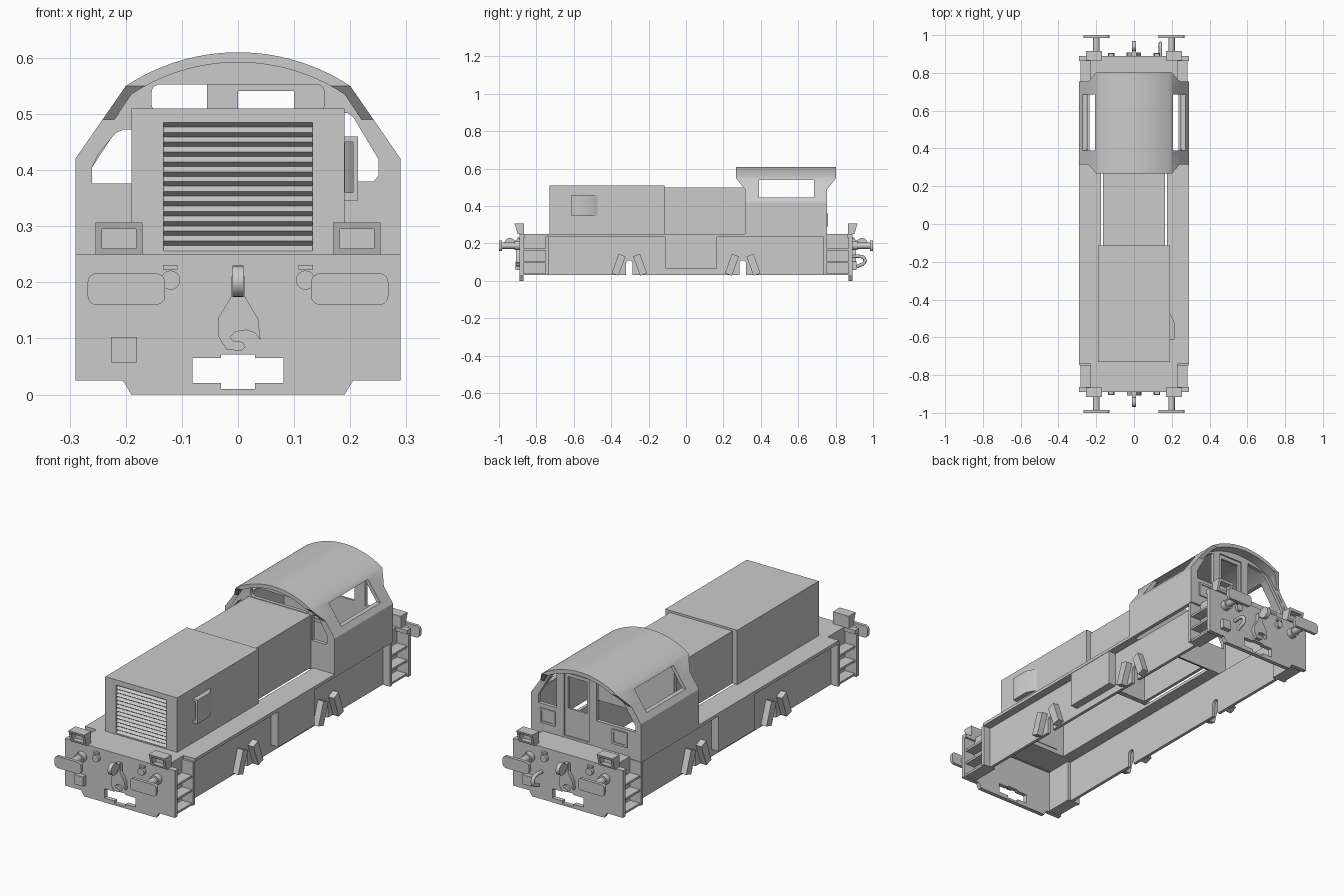
import bpy, bmesh
from math import sin, cos, pi, asin
from mathutils import Vector

cube = bpy.data.objects.get("Cube")
if cube:
    bpy.data.objects.remove(cube, do_unlink=True)

GREY = (0.6, 0.6, 0.6, 1)
grey = bpy.data.materials.new("plain_grey")
grey.use_nodes = True
grey.diffuse_color = GREY
grey.node_tree.nodes["Principled BSDF"].inputs["Base Color"].default_value = GREY


def prism(name, pts, axis, a, b):
    """Extrude a 2D profile along an axis: x takes (y,z), y takes (x,z), z takes (x,y)."""
    place = {"x": lambda p, t: (t, p[0], p[1]),
             "y": lambda p, t: (p[0], t, p[1]),
             "z": lambda p, t: (p[0], p[1], t)}[axis]
    bm = bmesh.new()
    face = bm.faces.new([bm.verts.new(place(p, a)) for p in pts])
    grown = bmesh.ops.extrude_face_region(bm, geom=[face])["geom"]
    shift = Vector(place((0, 0), b - a))
    bmesh.ops.translate(bm, vec=shift, verts=[v for v in grown if isinstance(v, bmesh.types.BMVert)])
    bmesh.ops.recalc_face_normals(bm, faces=bm.faces)
    mesh = bpy.data.meshes.new(name)
    bm.to_mesh(mesh)
    bm.free()
    mesh.materials.append(grey)
    obj = bpy.data.objects.new(name, mesh)
    bpy.context.collection.objects.link(obj)
    return obj


def rect(x0, x1, y0, y1):
    return [(x0, y0), (x1, y0), (x1, y1), (x0, y1)]


def box(name, x0, x1, y0, y1, z0, z1):
    return prism(name, rect(x0, x1, y0, y1), "z", z0, z1)


def arc(cx, cy, r, a0, a1, n):
    return [(cx + r * cos(a0 + (a1 - a0) * i / n), cy + r * sin(a0 + (a1 - a0) * i / n))
            for i in range(n + 1)]


def disc(cx, cy, r, n=24):
    return arc(cx, cy, r, 0, 2 * pi, n)[:-1]


def rounded(cx, cy, w, h, r):
    pts = []
    for i, (sx, sy) in enumerate([(1, 1), (-1, 1), (-1, -1), (1, -1)]):
        pts += arc(cx + sx * (w - r), cy + sy * (h - r), r, i * pi / 2, (i + 1) * pi / 2, 5)
    return pts


def mirrored(half):
    return half + [(-x, z) for x, z in reversed(half)]


def cut(obj, *cutters):
    for c in cutters:
        mod = obj.modifiers.new("cut", "BOOLEAN")
        mod.operation, mod.solver, mod.object = "DIFFERENCE", "EXACT", c
        bpy.context.view_layer.update()
        result = bpy.data.meshes.new_from_object(obj.evaluated_get(bpy.context.evaluated_depsgraph_get()))
        obj.modifiers.clear()
        obj.data = result
        bpy.data.objects.remove(c, do_unlink=True)
    return obj


# Running deck, open beneath hood and cab
deck = prism("deck", mirrored([(0.23, -0.88), (0.23, -0.74), (0.29, -0.74), (0.29, 0.74),
                               (0.23, 0.74), (0.23, 0.88)]), "z", 0.235, 0.25)
cut(deck, box("c", -0.175, 0.175, -0.715, 0.325, 0.2, 0.3),
    box("c", -0.272, 0.272, 0.333, 0.735, 0.2, 0.3))

# Frame sides with axle arches, tanks and slanted axle guides
for s, side in ((1, "left"), (-1, "right")):
    wall = box(side + "_frame_side", s * 0.235, s * 0.25, -0.74, 0.74, 0.03, 0.235)
    for i, c in enumerate((-0.303, 0.303)):
        arch = arc(c, 0.092, 0.018, 0, pi, 10) + [(c - 0.018, 0), (c + 0.018, 0)]
        cut(wall, prism("c", arch, "x", s * 0.2, s * 0.3))
        for m in (-1, 1):
            leg = [(c + m * dy, z) for dy, z in ((0.095, 0.04), (0.058, 0.028), (0.02, 0.13), (0.057, 0.145))]
            prism(f"{side}_axle_guide", leg, "x", s * 0.245, s * 0.28)
    tank = box(side + "_tank", s * 0.24, s * 0.288, -0.11, 0.165, 0.065, 0.236)

# Both ends: beams, steps, lamps, buffers, couplings
for e, end in ((-1, "front"), (1, "rear")):
    beam = prism(end + "_beam", mirrored([(0.19, 0), (0.205, 0.025), (0.29, 0.025), (0.29, 0.232)]),
                 "y", e * 0.87, e * 0.89)
    slot = mirrored([(0.03, 0.01), (0.03, 0.021), (0.081, 0.021), (0.081, 0.065), (0.03, 0.065), (0.03, 0.071)])
    cut(beam, prism("c", slot, "y", e * 0.8, e * 0.95))
    box(end + "_beam_cap", -0.29, 0.29, e * 0.862, e * 0.89, 0.232, 0.25)
    for s, side in ((1, "left"), (-1, "right")):
        tag = f"{end}_{side}_"
        box(tag + "step_back", s * 0.22, s * 0.23, e * 0.74, e * 0.87, 0.03, 0.236)
        box(tag + "step_end", s * 0.22, s * 0.288, e * 0.735, e * 0.75, 0.03, 0.236)
        for z in (0.03, 0.095, 0.162):
            box(tag + "step", s * 0.225, s * 0.282, e * 0.748, e * 0.872, z, z + 0.01)
        lamp = prism(tag + "lamp", [(e * 0.865, 0.25), (e * 0.9, 0.25), (e * 0.917, 0.307), (e * 0.865, 0.307)],
                     "x", s * 0.17, s * 0.254)
        cut(lamp, box("c", s * 0.182, s * 0.242, e * 0.88, e * 0.95, 0.26, 0.295))
        x = s * 0.199
        prism(tag + "buffer_socket", disc(x, 0.188, 0.024), "y", e * 0.88, e * 0.917)
        prism(tag + "buffer_shaft", disc(x, 0.188, 0.017), "y", e * 0.91, e * 0.99)
        prism(tag + "buffer_head", rounded(x, 0.188, 0.069, 0.028, 0.016), "y", e * 0.985, e)
        prism(tag + "pipe_stub", disc(s * 0.12, 0.204, 0.017), "y", e * 0.88, e * 0.905)
        box(tag + "pipe_clip", s * 0.108, s * 0.134, e * 0.88, e * 0.902, 0.223, 0.231)
    # Coupling link and hook
    box(end + "_coupling_bar", -0.009, 0.009, e * 0.88, e * 0.945, 0.19, 0.215)
    prism(end + "_coupling_link", disc(e * 0.942, 0.202, 0.028), "x", -0.0095, 0.0095)
    hook = [(-.012, .21), (.012, .21), (.012, .175), (.036, .135), (.04, .097), (.03, .11), (.015, .115),
            (-.005, .112), (-.014, .102), (-.008, .095), (.008, .094), (.014, .085), (.005, .078),
            (-.02, .08), (-.036, .105), (-.036, .135), (-.012, .175)]
    prism(end + "_hook", [(-e * x, z) for x, z in hook], "y", e * 0.885, e * 0.908)
    box(end + "_socket_box", e * 0.18, e * 0.226, e * 0.88, e * 0.912, 0.057, 0.103)

# Brake hose on the rear beam
curve = bpy.data.curves.new("rear_hose", "CURVE")
curve.dimensions = "3D"
curve.bevel_depth, curve.bevel_resolution = 0.009, 2
path = curve.splines.new("POLY")
hose = [(0.885, 0.13), (0.915, 0.132)] + arc(0.935, 0.108, 0.022, pi / 2, -pi / 2, 6) + [(0.912, 0.075)]
path.points.add(len(hose) - 1)
for p, (y, z) in zip(path.points, hose):
    p.co = (0.14, y, z, 1)
curve.materials.append(grey)
bpy.context.collection.objects.link(bpy.data.objects.new("rear_hose", curve))

# Hollow hoods
front_hood = box("front_hood", -0.19, 0.19, -0.73, -0.115, 0.25, 0.51)
cut(front_hood, box("c", -0.175, 0.175, -0.715, -0.13, 0.2, 0.495),
    box("c", -0.133, 0.133, -0.8, -0.7, 0.256, 0.485))
rear_hood = box("rear_hood", -0.165, 0.165, -0.12, 0.32, 0.25, 0.5)
cut(rear_hood, box("c", -0.15, 0.15, -0.105, 0.31, 0.2, 0.485))

# Louvred grille
pitch = 0.229 / 13
saw = [(-0.711, 0.485)]
for i in range(13):
    z = 0.485 - i * pitch
    saw += [(-0.729, z), (-0.717, z - 0.008)]
saw += [(-0.729, 0.256), (-0.711, 0.256)]
prism("grille", saw, "x", -0.133, 0.133)

# Side air scoop, open to the front
scoop = prism("air_scoop", [(0.188, -0.47), (0.214, -0.52), (0.214, -0.612), (0.188, -0.612)], "z", 0.346, 0.46)
cut(scoop, prism("c", [(0.191, -0.49), (0.205, -0.525), (0.205, -0.65), (0.191, -0.65)], "z", 0.36, 0.45))


# Cab shell with arched roof
def cab_outline(side, eave_x, eave_z, knee, top, base):
    sag = top - eave_z
    r = (eave_x ** 2 + sag ** 2) / (2 * sag)
    a = asin(eave_x / r)
    return ([(side, base), (side, knee)] + arc(0, top - r, r, pi / 2 - a, pi / 2 + a, 28)
            + [(-side, knee), (-side, base)])


inner = cab_outline(0.272, 0.19, 0.535, 0.414, 0.592, 0.237)
cab = prism("cab_shell", cab_outline(0.29, 0.2, 0.55, 0.42, 0.61, 0.237) + inner[::-1], "y", 0.267, 0.803)
cut(cab, prism("c", [(0.2, 0.1), (0.315, 0.1), (0.315, 0.49), (0.267, 0.55), (0.2, 0.55)], "x", -0.4, 0.4),
    prism("c", [(0.9, 0.1), (0.755, 0.1), (0.755, 0.49), (0.803, 0.55), (0.9, 0.55)], "x", -0.4, 0.4),
    box("c", 0.15, 0.4, 0.39, 0.685, 0.445, 0.54), box("c", -0.4, -0.15, 0.39, 0.685, 0.445, 0.54))

# Cab end walls with window openings
fill = cab_outline(0.28, 0.195, 0.542, 0.417, 0.6, 0.24)
front_wall = prism("cab_front_wall", fill, "y", 0.316, 0.333)
openings = [[(-.26, .376), (-.26, .405), (-.248, .43), (-.218, .466), (-.205, .472), (-.17, .472), (-.17, .376)],
            [(.242, .38), (.25, .39), (.25, .42), (.205, .495), (.195, .502), (.17, .502), (.17, .38)],
            rounded(0, 0.528, 0.154, 0.025, 0.015)]
cut(front_wall, *[prism("c", w, "y", 0.3, 0.35) for w in openings])

rear_wall = prism("cab_rear_wall", fill, "y", 0.737, 0.754)
openings = [[(-.055, .374), (-.26, .374), (-.26, .405), (-.175, .535), (-.15, .555), (-.055, .57)],
            [(.155, .38), (.25, .38), (.25, .42), (.205, .5), (.185, .53), (.155, .545)],
            rect(0.0, 0.1, 0.39, 0.541)]
cut(rear_wall, prism("c", rect(-0.015, 0.115, 0.26, 0.56), "y", 0.747, 0.8),
    *[prism("c", w, "y", 0.7, 0.8) for w in openings])
for x in (-0.18, 0.2):
    panel = box("rear_wall_panel", x - 0.04, x + 0.04, 0.75, 0.76, 0.29, 0.36)
    cut(panel, box("c", x - 0.03, x + 0.03, 0.756, 0.8, 0.3, 0.35))

# Smooth the curved parts, keep edges crisp
bpy.ops.object.select_all(action="DESELECT")
for obj in bpy.context.collection.objects:
    if obj.type == "MESH" and obj.data.materials and obj.data.materials[0] == grey:
        obj.select_set(True)
        bpy.context.view_layer.objects.active = obj
bpy.ops.object.shade_smooth_by_angle(angle=pi / 6)
